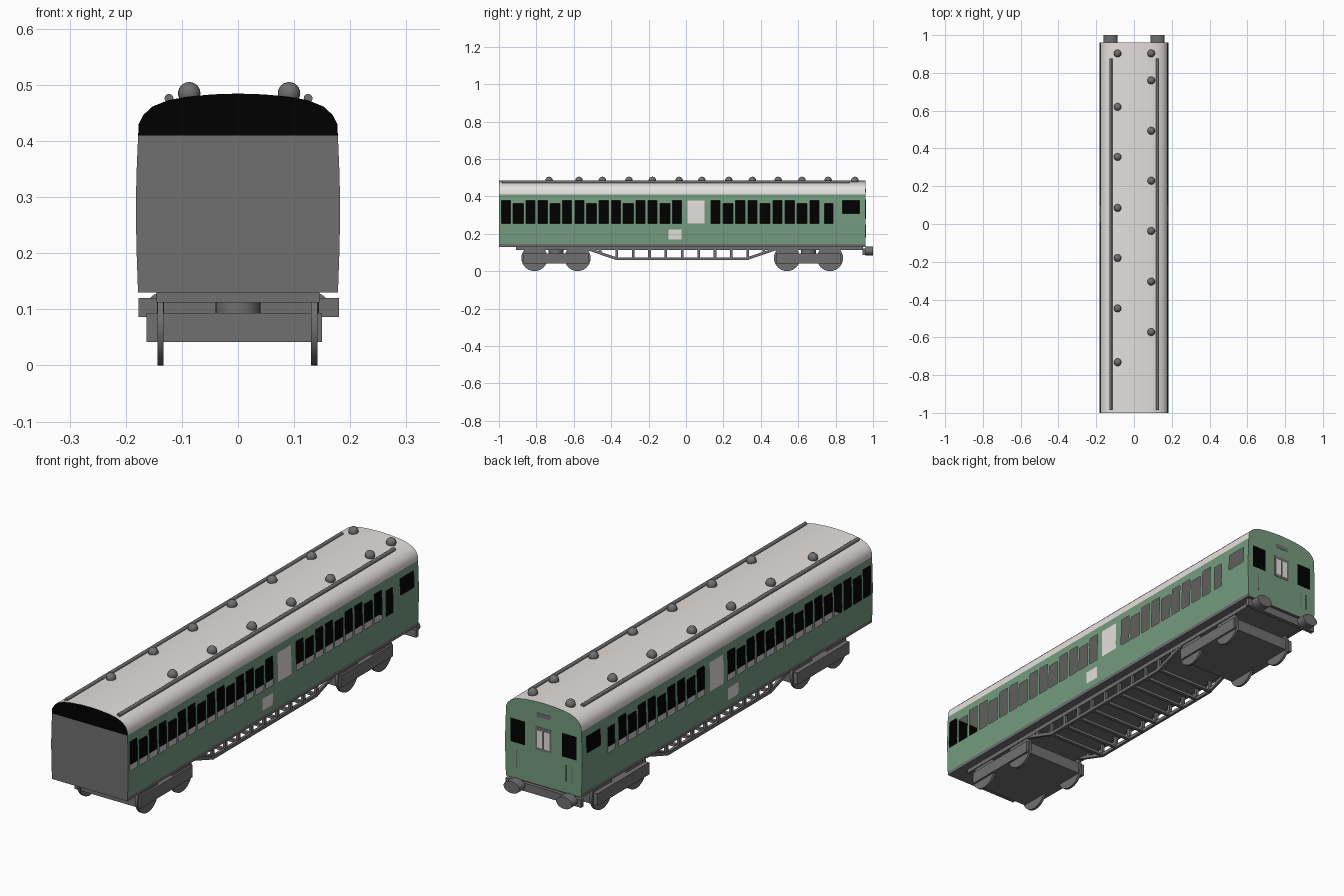
import bpy, bmesh, math
from mathutils import Matrix, Vector

if "Cube" in bpy.data.objects:
    bpy.data.objects.remove(bpy.data.objects["Cube"])


def material(name, rgb):
    m = bpy.data.materials.new(name)
    m.diffuse_color = (*rgb, 1)
    m.use_nodes = True
    m.node_tree.nodes["Principled BSDF"].inputs["Base Color"].default_value = m.diffuse_color
    return m


GREEN = material("carriage_green", (0.178, 0.33, 0.215))
GREY = material("underframe_grey", (0.16, 0.16, 0.16))
LIGHT = material("pale_roof_grey", (0.78, 0.74, 0.72))
BLACK = material("window_black", (0.0, 0.0, 0.0))


def finish(name, bm, mats, smooth=False):
    me = bpy.data.meshes.new(name)
    bm.to_mesh(me)
    bm.free()
    ob = bpy.data.objects.new(name, me)
    bpy.context.collection.objects.link(ob)
    for m in mats:
        me.materials.append(m)
    if smooth:
        bpy.ops.object.select_all(action='DESELECT')
        ob.select_set(True)
        bpy.context.view_layer.objects.active = ob
        bpy.ops.object.shade_smooth_by_angle(angle=math.radians(35))
    return ob


def add_box(bm, x0, x1, y0, y1, z0, z1):
    mat = Matrix.Translation(((x0 + x1) / 2, (y0 + y1) / 2, (z0 + z1) / 2))
    bmesh.ops.create_cube(bm, size=1, matrix=mat @ Matrix.Diagonal((x1 - x0, y1 - y0, z1 - z0, 1)))


def boxes(name, mat, *dims):
    bm = bmesh.new()
    for d in dims:
        add_box(bm, *d)
    return finish(name, bm, [mat])


def add_cyl(bm, centre, axis, rx, rz, depth, seg=32):
    rot = Vector((0, 0, 1)).rotation_difference(Vector(axis)).to_matrix().to_4x4()
    scale = Matrix.Diagonal((rx, rz, depth, 1))
    bmesh.ops.create_cone(bm, cap_ends=True, segments=seg, radius1=1, radius2=1, depth=1,
                          matrix=Matrix.Translation(centre) @ rot @ scale)


def add_beam(bm, p, q, w, h):
    """Bar in the y-z plane from p to q."""
    p, q = Vector(p), Vector(q)
    d = q - p
    rot = Matrix.Rotation(math.atan2(d.z, d.y), 4, 'X')
    bmesh.ops.create_cube(bm, size=1, matrix=Matrix.Translation((p + q) / 2) @ rot
                          @ Matrix.Diagonal((w, d.length, h, 1)))


SIDE = [(.178, .13), (.1787, .145), (.181, .21), (.182, .28), (.181, .34), (.178, .41)]
ROOF = [(.178, .41), (.177, .43), (.169, .446), (.153, .461), (.125, .4725), (.09, .479), (.045, .483)]


def side_x(z):
    for (x0, z0), (x1, z1) in zip(SIDE, SIDE[1:]):
        if z <= z1:
            return x0 + (x1 - x0) * (z - z0) / (z1 - z0)
    return SIDE[-1][0]


# Window openings as (y0, y1, z0, z1)
windows = []
for start, step, count in ((-.962, .0653, 15), (.158, .0661, 9)):
    for i in range(count):
        y, short = start + i * step, i % 3 == 1
        w = .027 if short else .0245
        windows.append((y - w, y + w, .255, .362 if short else .378))
windows += [(.74, .785, .255, .362), (.836, .928, .308, .378)]

# Body walls: bulging grid of cells, left out where a window opens
zs = sorted({z for _, z in SIDE} | {z for w in windows for z in w[2:]})
ys = sorted({-1, .96} | {y for w in windows for y in w[:2]})
bm = bmesh.new()
for s in (1, -1):
    for z0, z1 in zip(zs, zs[1:]):
        for y0, y1 in zip(ys, ys[1:]):
            y, z = (y0 + y1) / 2, (z0 + z1) / 2
            if any(a < y < b and c < z < d for a, b, c, d in windows):
                continue
            quad = [bm.verts.new((s * side_x(h), g, h)) for g, h in ((y0, z0), (y1, z0), (y1, z1), (y0, z1))]
            bm.faces.new(quad[::s]).material_index = 1 if z < .145 else 0
wall = [(side_x(z), z) for z in zs]
ring = wall + [(-x, z) for x, z in reversed(wall)]
bm.faces.new([bm.verts.new((x, -1, z)) for x, z in ring]).material_index = 1
bm.faces.new([bm.verts.new((x, .96, z)) for x, z in reversed(ring)])
floor = bm.faces.new([bm.verts.new((x, y, .13)) for x, y in ((-.178, -1), (-.178, .96), (.178, .96), (.178, -1))])
floor.material_index = 1
bmesh.ops.remove_doubles(bm, verts=bm.verts[:], dist=.0001)
finish("carriage_body", bm, [GREEN, GREY], True)

# Roof: solid arch with a pale underside, black front end and green back end
arch = ROOF + [(0, .4845)] + [(-x, z) for x, z in reversed(ROOF)]
bm = bmesh.new()
front = [bm.verts.new((x, -1, z)) for x, z in arch]
back = [bm.verts.new((x, .96, z)) for x, z in arch]
for i in range(len(arch)):
    j = (i + 1) % len(arch)
    bm.faces.new((front[i], front[j], back[j], back[i]))
bm.faces.new(front).material_index = 1
bm.faces.new(back).material_index = 2
bmesh.ops.recalc_face_normals(bm, faces=bm.faces[:])
finish("roof", bm, [LIGHT, BLACK, GREEN], True)

# Dark interior seen through the windows
boxes("interior_partitions", BLACK, (-.002, .002, -.99, .95, .135, .409),
      (-.175, .175, -.996, -.99, .135, .409), (-.175, .175, .95, .956, .135, .409))

# Pale panels on the side walls
bm = bmesh.new()
for s in (1, -1):
    for y0, y1, z0, z1 in ((.008, .099, .255, .378), (-.094, -.024, .17, .222)):
        hs = [z0 + (z1 - z0) * t / 4 for t in range(5)]
        rows = [[bm.verts.new((s * (side_x(z) + .001), y, z)) for y in (y0, y1)] for z in hs]
        for a, b in zip(rows, rows[1:]):
            bm.faces.new((a[0], a[1], b[1], b[0])[::s])
finish("side_panels", bm, [LIGHT])

# Cab end details
E, F = .957, .9612
boxes("cab_windows", BLACK, *[(s * .122 - .034, s * .122 + .034, E, F, .283, .382) for s in (1, -1)])
boxes("cab_door_window_frame", GREY, (-.037, .037, E, F, .28, .378))
boxes("cab_door_panes", LIGHT, (-.029, -.003, E, .962, .29, .364), (.003, .029, E, .962, .29, .364))
boxes("destination_box", GREY, (-.033, .033, E, F, .42, .438))
boxes("cab_handrails", GREY, *[(x - .002, x + .002, E, .9625, .18, .25) for x in (.127, -.105, -.135)])

# Roof vents and conduits
bm = bmesh.new()
for x, ys in ((-.087, (.903, .62, .355, .085, -.18, -.447, -.732)),
              (.091, (.903, .76, .493, .229, -.037, -.305, -.572))):
    for y in ys:
        bmesh.ops.create_uvsphere(bm, u_segments=20, v_segments=12, radius=.02,
                                  matrix=Matrix.Translation((x, y, .485)))
finish("roof_vents", bm, [GREY], True)
bm = bmesh.new()
for x in (-.123, .125):
    add_cyl(bm, (x, -.055, .476), (0, 1, 0), .008, .008, 1.86, 12)
finish("roof_conduits", bm, [GREY], True)

# Underframe and buffers
boxes("underframe", GREY, (-.145, .145, -.91, .945, .112, .131))
boxes("buffer_beam", GREY, (-.177, .18, .943, .96, .086, .12))
bm = bmesh.new()
for s in (1, -1):
    add_cyl(bm, (s * .124, .98, .108), (0, 1, 0), .037, .025, .04)
finish("buffers", bm, [GREY], True)

# Bogies with round pivots, and wheels
for label, c in (("front", -.695), ("rear", .655)):
    boxes(label + "_bogie", GREY, (-.163, .15, c - .175, c + .175, .042, .093))
    bm = bmesh.new()
    add_cyl(bm, (0, c, .102), (0, 0, 1), .04, .04, .024)
    finish(label + "_bogie_pivot", bm, [GREY], True)
    bm = bmesh.new()
    for x in (-.138, .136):
        for d in (-.115, .115):
            add_cyl(bm, (x, c + d, .07), (1, 0, 0), .07, .07, .011, 40)
    finish(label + "_wheels", bm, [GREY], True)

# Truss under the floor, with uprights and cross rungs
bm = bmesh.new()
for s in (1, -1):
    x = s * .138
    add_beam(bm, (x, -.375, .066), (x, .33, .066), .012, .014)
    add_beam(bm, (x, -.53, .12), (x, -.37, .066), .012, .014)
    add_beam(bm, (x, .325, .066), (x, .485, .12), .012, .014)
for i in range(9):
    y = -.37 + i * .0875
    for s in (1, -1):
        add_box(bm, s * .138 - .006, s * .138 + .006, y - .007, y + .007, .064, .115)
    add_box(bm, -.138, .138, y - .007, y + .007, .06, .072)
for y in (-.46, .415):
    for s in (1, -1):
        add_box(bm, s * .138 - .006, s * .138 + .006, y - .007, y + .007, .095, .115)
finish("floor_truss", bm, [GREY])
